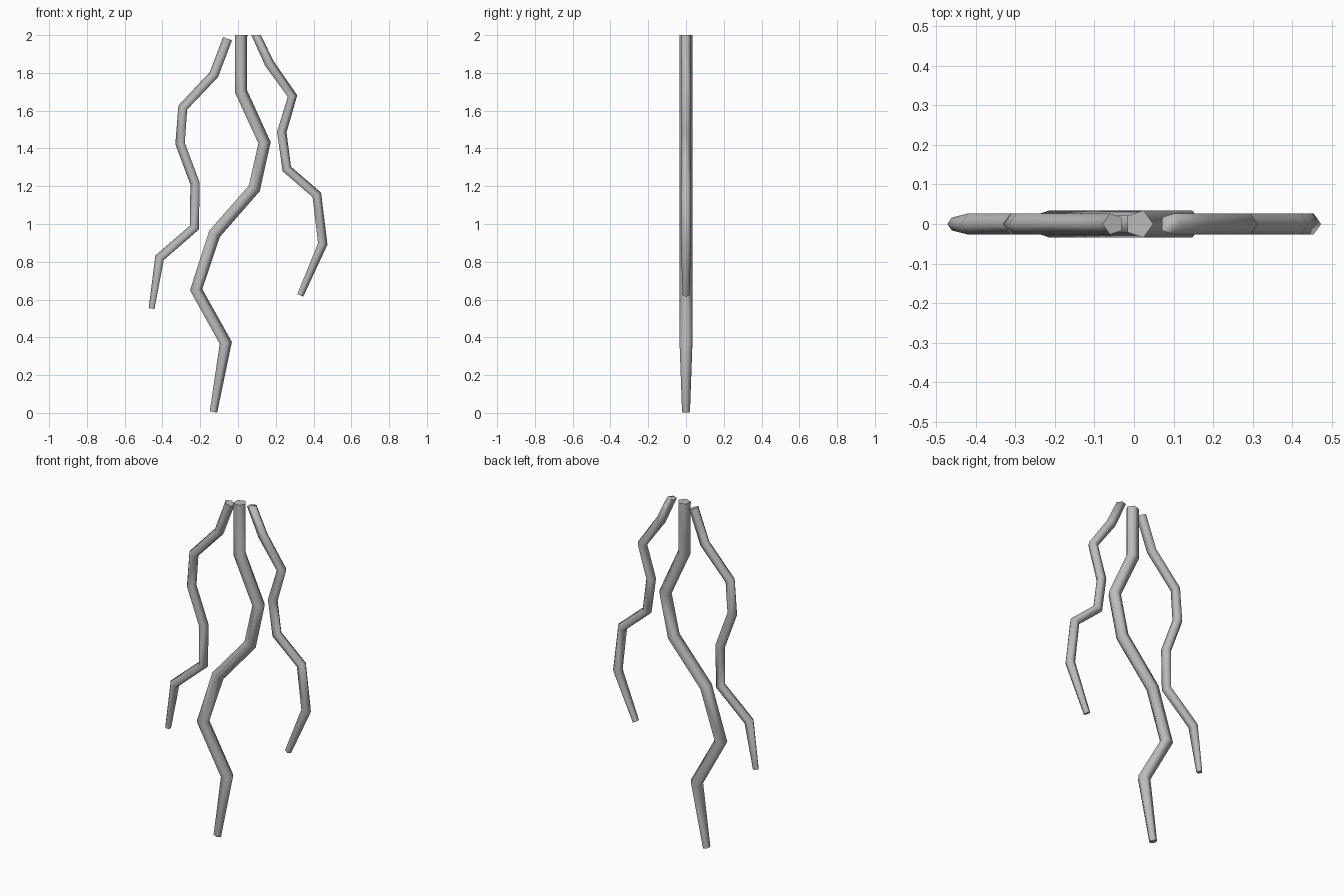
import bpy, bmesh, math
from mathutils import Vector

cube = bpy.data.objects.get("Cube")
if cube:
    bpy.data.objects.remove(cube, do_unlink=True)

SIDES = 5
COLOUR = (0.5, 0.5, 0.5, 1)

grey = bpy.data.materials.new("root grey")
grey.use_nodes = True
grey.diffuse_color = COLOUR
grey.node_tree.nodes["Principled BSDF"].inputs["Base Color"].default_value = COLOUR


def root(name, path, radius, tip_radius, ridge=1, level_top=False):
    """Five-sided tube along an (x, z) path; ridge is the x side its edge points to."""
    pts = [Vector((x, 0, z)) for x, z in path]
    last = len(pts) - 1
    bm = bmesh.new()
    rings = []
    for i, p in enumerate(pts):
        # Each ring lies in the plane halfway between its two segments
        before = (p - pts[max(i - 1, 0)]).normalized()
        after = (pts[min(i + 1, last)] - p).normalized()
        along = (before + after).normalized()
        if i == 0 and level_top:
            along = Vector((0, 0, -1))
        across = Vector((-along.z, 0, along.x)) * ridge
        r = tip_radius if i == last else radius
        ring = []
        for k in range(SIDES):
            a = math.tau * k / SIDES
            offset = across * math.cos(a) + Vector((0, math.sin(a), 0))
            ring.append(bm.verts.new(p + offset * r))
        rings.append(ring)

    # Side faces and end caps
    for a, b in zip(rings, rings[1:]):
        for k in range(SIDES):
            n = (k + 1) % SIDES
            bm.faces.new((a[k], a[n], b[n], b[k]))
    bm.faces.new(rings[0])
    bm.faces.new(rings[-1])
    bmesh.ops.recalc_face_normals(bm, faces=bm.faces)

    mesh = bpy.data.meshes.new(name)
    bm.to_mesh(mesh)
    bm.free()
    mesh.materials.append(grey)
    obj = bpy.data.objects.new(name, mesh)
    bpy.context.collection.objects.link(obj)

    # Smooth round the tube, sharp at the caps
    bpy.ops.object.select_all(action="DESELECT")
    obj.select_set(True)
    bpy.context.view_layer.objects.active = obj
    bpy.ops.object.shade_smooth_by_angle(angle=math.radians(80))


# Thick central root
root("main_root",
     [(0.013, 2.0), (0.013, 1.70), (0.137, 1.43), (0.083, 1.19),
      (-0.127, 0.95), (-0.225, 0.652), (-0.068, 0.37), (-0.132, 0.005)],
     0.036, 0.022)

# Thin side roots
root("right_root",
     [(-0.053, 1.98), (-0.125, 1.79), (-0.29, 1.615), (-0.304, 1.427),
      (-0.225, 1.215), (-0.228, 0.98), (-0.413, 0.82), (-0.456, 0.552)],
     0.028, 0.017, ridge=-1)
root("left_root",
     [(0.093, 2.0), (0.164, 1.848), (0.286, 1.677), (0.229, 1.487),
      (0.256, 1.29), (0.415, 1.153), (0.446, 0.895), (0.328, 0.623)],
     0.028, 0.019, level_top=True)
